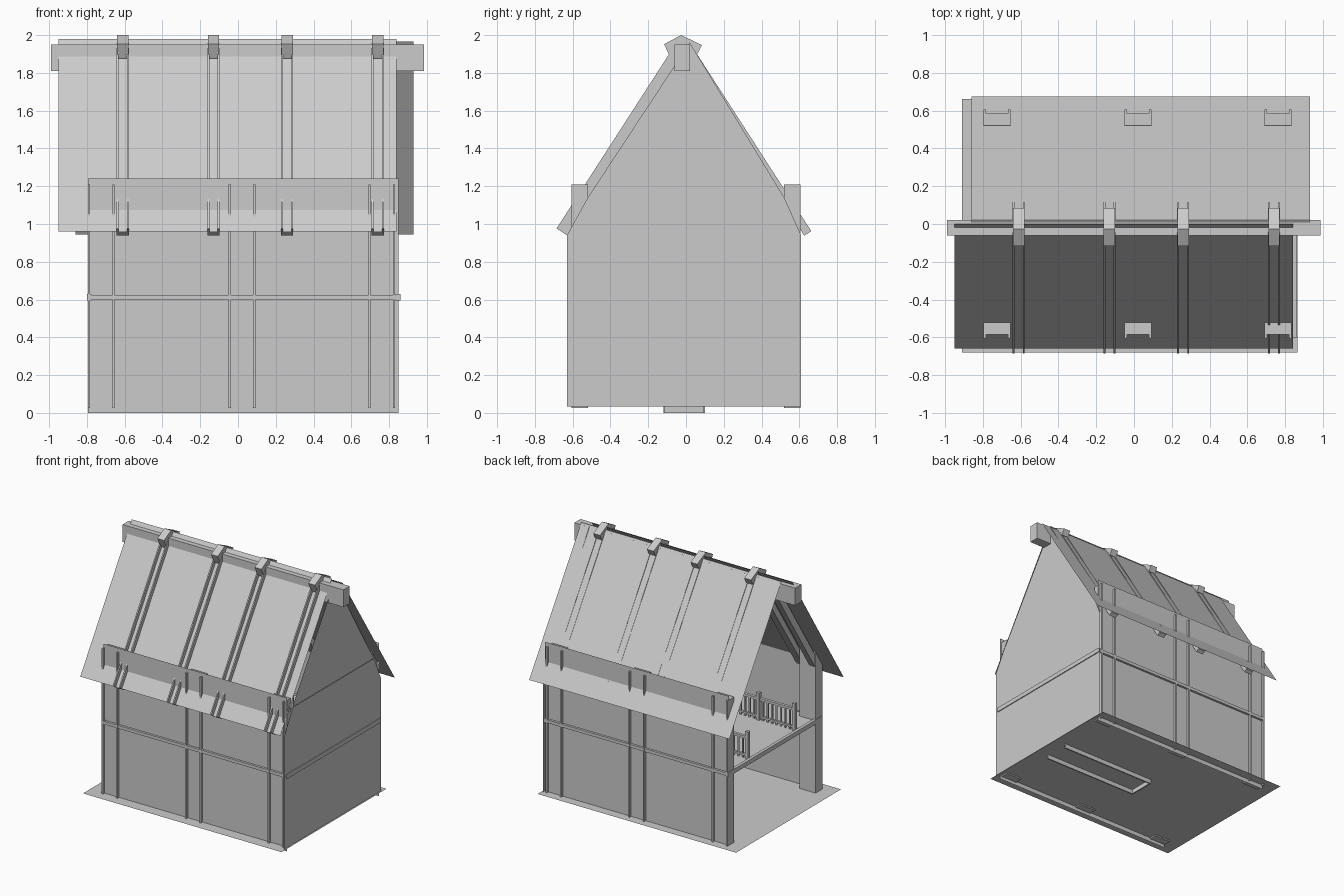
import bpy
from mathutils import Vector

if "Cube" in bpy.data.objects:
    bpy.data.objects.remove(bpy.data.objects["Cube"])


def mesh(name, verts, faces):
    m = bpy.data.meshes.new(name)
    m.from_pydata([tuple(v) for v in verts], [], faces)
    m.update()
    o = bpy.data.objects.new(name, m)
    bpy.context.collection.objects.link(o)
    return o


def sheet(name, pts):
    return mesh(name, pts, [tuple(range(len(pts)))])


def prism(name, profile, x0, x1):
    """Extrude a (y, z) profile along x."""
    n = len(profile)
    v = [(x, y, z) for x in (x0, x1) for y, z in profile]
    f = [tuple(range(n))[::-1], tuple(range(n, 2 * n))]
    f += [(i, (i + 1) % n, n + (i + 1) % n, n + i) for i in range(n)]
    return mesh(name, v, f)


def box(name, x0, x1, y0, y1, z0, z1):
    return prism(name, [(y0, z0), (y1, z0), (y1, z1), (y0, z1)], x0, x1)


# Ground floor sheet
sheet("ground_floor", [(-.91, -.68, .035), (.865, -.68, .035), (.865, .66, .035), (-.91, .66, .035)])

# Open-bottomed sill frame below the floor
box("sill_end", -.085, -.075, -.12, .10, 0, .036)
for y in (-.12, .09):
    box("sill_side", -.085, .77, y, y + .01, 0, .036)

# Long walls, which rise through the roof
for y in (-.585, .585):
    s = 1 if y < 0 else -1
    pts = [(-.795, y, 0), (.85, y, 0), (.85, y, 1.24), (-.795, y, 1.24)]
    sheet("long_wall", pts[::s])

# Closed end wall and its gable
sheet("end_wall", [(.853, -.63, .035), (.853, .61, .035), (.853, .61, .94), (.853, .52, 1.14),
                   (.853, -.52, 1.14), (.853, -.63, .94)])
sheet("gable", [(.85, -.52, 1.14), (.85, .52, 1.14), (.85, .02, 1.96)])

# Wall posts: inner core with two proud flanges
for s in (-1, 1):
    for x in (-.795, -.05, .69):
        a, b = sorted((s * .52, s * .583))
        box("post_core", x + .01, x + .13, a, b, .025, 1.21)
        a, b = sorted((s * .52, s * .606))
        for dx in (0, .13):
            box("post_flange", x + dx, x + dx + .012, a, b, .025, 1.21)

# Loft floor with edge mouldings
box("loft_floor", -.795, .853, -.58, .58, .60, .62)
for s in (-1, 1):
    a, b = sorted((s * .575, s * .603))
    box("loft_side_beam", -.80, .858, a, b, .60, .625)
for x in (-.80, .835):
    box("loft_end_beam", x, x + .025, -.60, .60, .595, .63)

# Loft railings
for y in (-.30, .30):
    box("handrail", -.77, .80, y - .012, y + .012, .78, .80)
    box("lower_rail", -.77, .80, y - .01, y + .01, .64, .655)
    for i in range(40):
        x = -.76 + i * .04
        big = i % 8 == 0
        r = .014 if big else .006
        box("newel" if big else "baluster", x - r, x + r, y - r, y + r, .62, .84 if big else .785)

# Roof sheets, offset from each other along the ridge
sheet("front_roof", [(-.95, -.658, .96), (.84, -.658, .96), (.84, 0, 1.98), (-.95, 0, 1.98)])
sheet("back_roof", [(.93, .675, .945), (-.86, .675, .945), (-.86, .01, 1.965), (.93, .01, 1.965)])

# Rafters: two flanges and a core under the sheet
for x in (-.61, -.13, .26, .74):
    for s, lift in ((-1, .03), (1, .004)):
        low, high = Vector((s * .66, .96)), Vector((s * .005, 1.975))
        d = (high - low).normalized()
        n = Vector((s * abs(d.y), abs(d.x)))
        a, b = low + n * lift, high + n * lift - d * .04
        prof = [a, b, high - n * .05 - d * .06, low - n * .04]
        for dx in (-.032, .022):
            prism("rafter_flange", prof, x + dx, x + dx + .01)
        prism("rafter_core", [low - n * .01, high - n * .01 - d * .03, high - n * .05 - d * .06,
                              low - n * .04], x - .022, x + .022)
    # Ridge saddle
    prism("ridge_saddle", [(-.116, 1.952), (-.026, 2.0), (.085, 1.947), (.06, 1.90),
                           (-.02, 1.95), (-.08, 1.875)], x - .03, x + .03)

# Rafter pair in the open gable
for s in (-1, 1):
    prism("gable_rafter", [(s * .60, 1.03), (s * .01, 1.94), (s * .01, 1.84), (s * .54, 1.02)], -.79, -.74)

# Ridge beam
box("ridge_beam", -.99, .985, -.06, .02, 1.81, 1.95)
